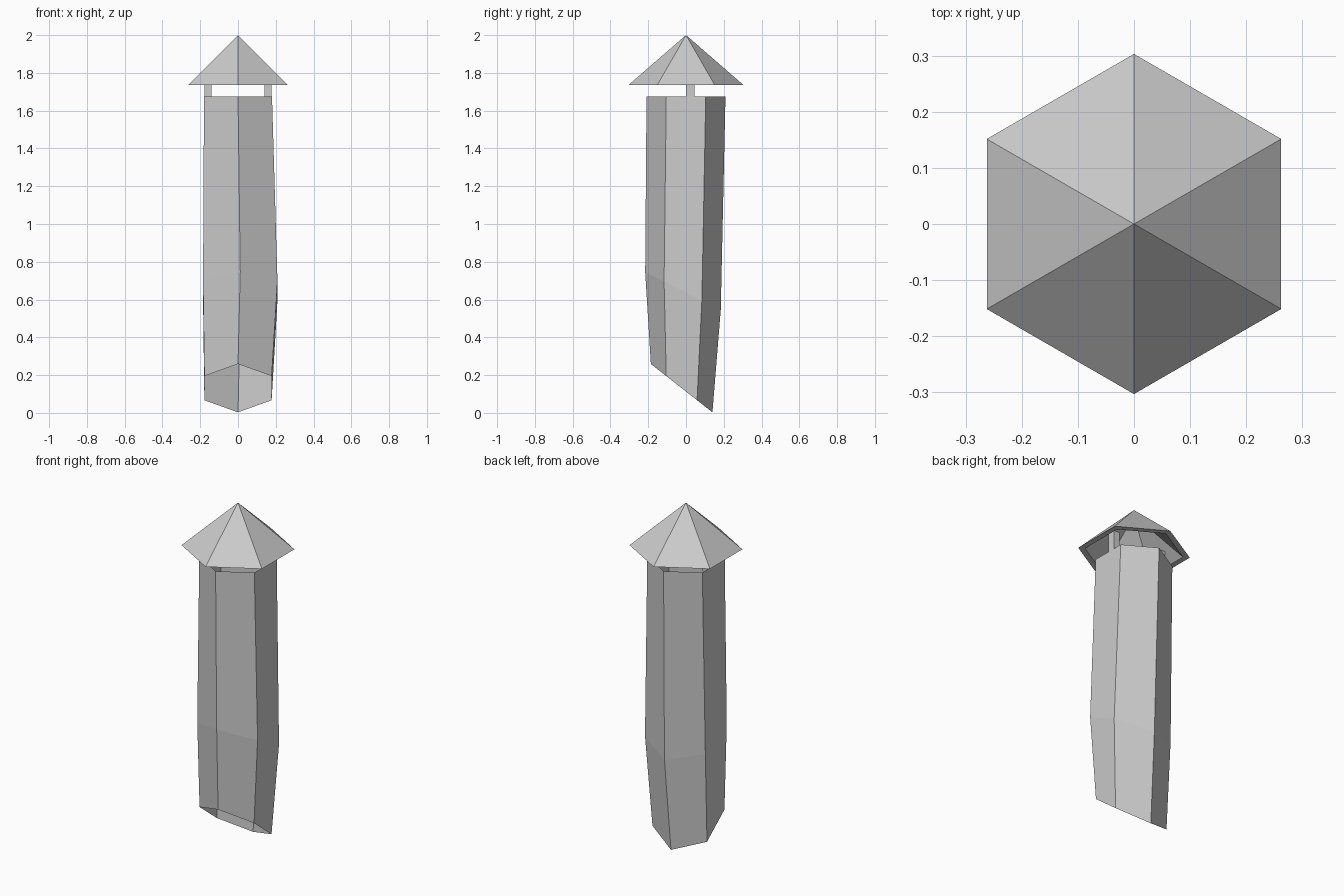
import bpy, bmesh
from math import sin, cos, radians

if "Cube" in bpy.data.objects:
    bpy.data.objects.remove(bpy.data.objects["Cube"])

metal = bpy.data.materials.new("grey metal")
metal.use_nodes = True
grey = (0.6, 0.6, 0.6, 1)
metal.diffuse_color = grey
metal.node_tree.nodes["Principled BSDF"].inputs["Base Color"].default_value = grey


def finish(bm, name):
    mesh = bpy.data.meshes.new(name)
    bm.to_mesh(mesh)
    bm.free()
    mesh.materials.append(metal)
    obj = bpy.data.objects.new(name, mesh)
    bpy.context.collection.objects.link(obj)
    return obj


def hexagon(bm, radius, z, half_x=None, cx=0, cy=0, slope=0):
    """Six-sided ring with a corner to the front; slope tilts it along y."""
    ring = []
    for i in range(6):
        a = radians(-90 + 60 * i)
        x = cos(a) * (half_x / cos(radians(30)) if half_x else radius)
        y = cy + sin(a) * radius
        ring.append(bm.verts.new((cx + x, y, z + slope * y)))
    return ring


def bridge(bm, low, high):
    for i in range(6):
        j = (i + 1) % 6
        bm.faces.new((low[i], low[j], high[j], high[i]))


# Open pipe: slanted foot, slight bend, level top
bm = bmesh.new()
foot = hexagon(bm, 0.163, 0.113, half_x=0.178, cy=-0.023, slope=-0.785)
bend = hexagon(bm, 0.2, 0.638, half_x=0.197, cx=0.012, cy=-0.016, slope=-0.5)
top = hexagon(bm, 0.209, 1.675, half_x=0.18)
bridge(bm, foot, bend)
bridge(bm, bend, top)
finish(bm, "pipe")

# Hollow pointed rain cap with a flat rim
bm = bmesh.new()
rim_z = 1.737
outer = hexagon(bm, 0.303, rim_z)
inner = hexagon(bm, 0.266, rim_z)
peak = bm.verts.new((0, 0, 2))
inner_peak = bm.verts.new((0, 0, 1.967))
bridge(bm, inner, outer)
for i in range(6):
    j = (i + 1) % 6
    bm.faces.new((outer[i], outer[j], peak))
    bm.faces.new((inner[j], inner[i], inner_peak))
bmesh.ops.recalc_face_normals(bm, faces=bm.faces)
finish(bm, "rain_cap")

# Two short struts holding the cap
for side, name in ((1, "left_strut"), (-1, "right_strut")):
    bm = bmesh.new()
    bmesh.ops.create_cube(bm, size=1)
    bmesh.ops.scale(bm, vec=(0.039, 0.045, 0.14), verts=bm.verts)
    bmesh.ops.translate(bm, vec=(side * 0.159, 0.022, 1.72), verts=bm.verts)
    finish(bm, name)
